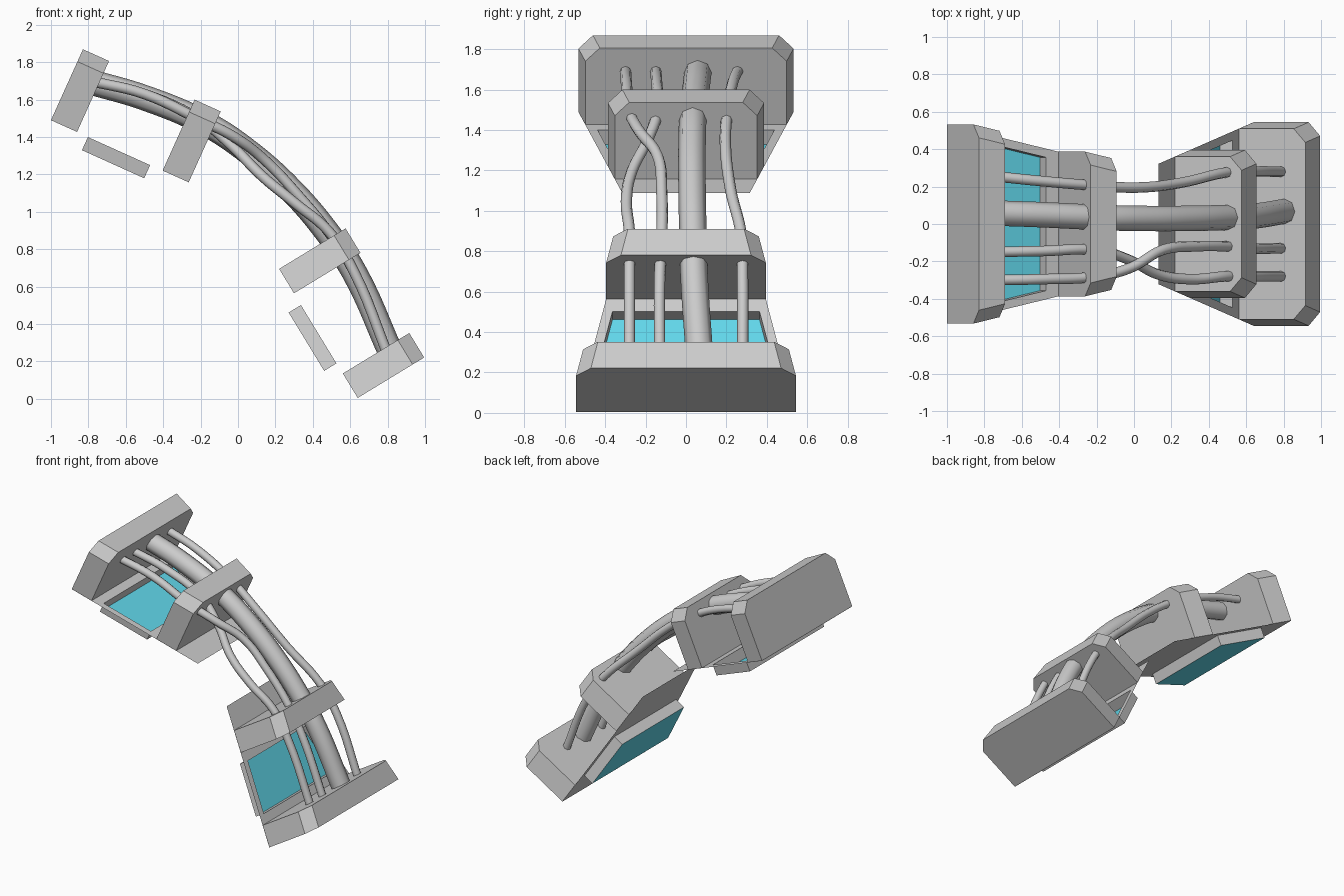
import bpy, bmesh
from mathutils import Vector

if "Cube" in bpy.data.objects:
    bpy.data.objects.remove(bpy.data.objects["Cube"])

glass_mat = bpy.data.materials.new("cyan_glass")
glass_mat.diffuse_color = (0.12, 0.68, 0.82, 1)
glass_mat.use_nodes = True
glass_mat.node_tree.nodes["Principled BSDF"].inputs["Base Color"].default_value = glass_mat.diffuse_color


def half_width(u):
    return 0.535 - 0.2236 * u


def add_mesh(name, bm, mat=None):
    bmesh.ops.recalc_face_normals(bm, faces=bm.faces[:])
    me = bpy.data.meshes.new(name)
    bm.to_mesh(me)
    bm.free()
    ob = bpy.data.objects.new(name, me)
    bpy.context.collection.objects.link(ob)
    if mat:
        me.materials.append(mat)
    return ob


class Arm:
    """Local frame: u runs along the arm, v points to the cable side."""

    def __init__(self, prefix, origin, u, widen):
        self.prefix, self.widen = prefix, widen
        self.o = Vector((origin[0], 0, origin[1]))
        self.u = Vector((u[0], 0, u[1])).normalized()
        s = 1 if u[0] > 0 else -1
        self.v = Vector((-self.u.z * s, 0, self.u.x * s))

    def point(self, u, y, v):
        return self.o + self.u * u + self.v * v + Vector((0, y * self.widen, 0))

    def loop(self, bm, pts):
        return [bm.verts.new(self.point(*p)) for p in pts]

    # tapered block with two chamfered corners on the cable side
    def block(self, name, u0, u1, height=0.416, ch=0.072):
        bm = bmesh.new()
        rings = []
        for u in (u0, u1):
            w = half_width(u)
            prof = [(w, 0), (w, height - ch), (w - ch, height),
                    (ch - w, height), (-w, height - ch), (-w, 0)]
            rings.append(self.loop(bm, [(u, y, v) for y, v in prof]))
        bridge(bm, *rings)
        for r in rings:
            bm.faces.new(r)
        add_mesh(f"{self.prefix}_{name}", bm)

    # thin tapered sheet with a recessed window
    def panel(self):
        def trap(u0, u1, margin, v):
            a, b = half_width(u0) - margin, half_width(u1) - margin
            return [(u0, -a, v), (u1, -b, v), (u1, b, v), (u0, a, v)]

        bm = bmesh.new()
        outer = self.loop(bm, trap(0.0, 0.975, 0, -0.001))
        hole = self.loop(bm, trap(0.217, 0.582, 0.047, -0.001))
        floor = self.loop(bm, trap(0.217, 0.582, 0.047, -0.078))
        bridge(bm, outer, hole)
        bridge(bm, hole, floor)
        add_mesh(f"{self.prefix}_window_frame", bm)
        bm = bmesh.new()
        bm.faces.new(self.loop(bm, trap(0.217, 0.582, 0.047, -0.078)))
        add_mesh(f"{self.prefix}_window_glass", bm, glass_mat)


def bridge(bm, a, b):
    n = len(a)
    for i in range(n):
        j = (i + 1) % n
        bm.faces.new((a[i], a[j], b[j], b[i]))


def cable(name, pts, radius):
    cu = bpy.data.curves.new(name, 'CURVE')
    cu.dimensions = '3D'
    cu.bevel_depth = radius
    cu.bevel_resolution = 2
    cu.resolution_u = 6
    cu.use_fill_caps = True
    sp = cu.splines.new('BEZIER')
    sp.bezier_points.add(len(pts) - 1)
    for bp, p in zip(sp.bezier_points, pts):
        bp.co = p
        bp.handle_left_type = bp.handle_right_type = 'AUTO'
    sp.use_smooth = True
    ob = bpy.data.objects.new(name, cu)
    bpy.context.collection.objects.link(ob)


# two matching arm halves
for arm in (Arm("lower", (0.64, 0.005), (-0.52, 0.854), 1.017),
            Arm("upper", (-1.0, 1.49), (0.911, -0.411), 0.995)):
    arm.block("end_block", 0.0, 0.153)
    arm.block("joint_block", 0.655, 0.808)
    arm.panel()

# main hose
cable("main_hose", [(-0.79, 0.06, 1.695), (-0.5, 0.05, 1.61), (-0.18, 0.035, 1.475),
                    (0.03, 0.03, 1.34), (0.29, 0.03, 1.11), (0.50, 0.035, 0.86),
                    (0.62, 0.04, 0.68), (0.82, 0.07, 0.24)], 0.068)

# side cables: two of them cross between the joint blocks
cable("side_cable_over", [(-0.79, -0.30, 1.70), (-0.5, -0.295, 1.63), (-0.2, -0.28, 1.49),
                          (-0.02, -0.235, 1.40), (0.15, -0.14, 1.27), (0.32, -0.12, 1.09),
                          (0.50, -0.12, 0.87), (0.62, -0.13, 0.68), (0.80, -0.13, 0.24)], 0.028)
cable("side_cable_under", [(-0.79, -0.15, 1.70), (-0.5, -0.145, 1.63), (-0.2, -0.14, 1.49),
                           (-0.03, -0.19, 1.35), (0.13, -0.27, 1.19), (0.30, -0.295, 1.05),
                           (0.49, -0.28, 0.89), (0.62, -0.28, 0.68), (0.80, -0.28, 0.24)], 0.028)
cable("side_cable_right", [(-0.79, 0.26, 1.70), (-0.5, 0.23, 1.63), (-0.2, 0.205, 1.49),
                           (0.02, 0.195, 1.33), (0.25, 0.22, 1.11), (0.49, 0.275, 0.87),
                           (0.62, 0.28, 0.68), (0.80, 0.28, 0.24)], 0.028)
